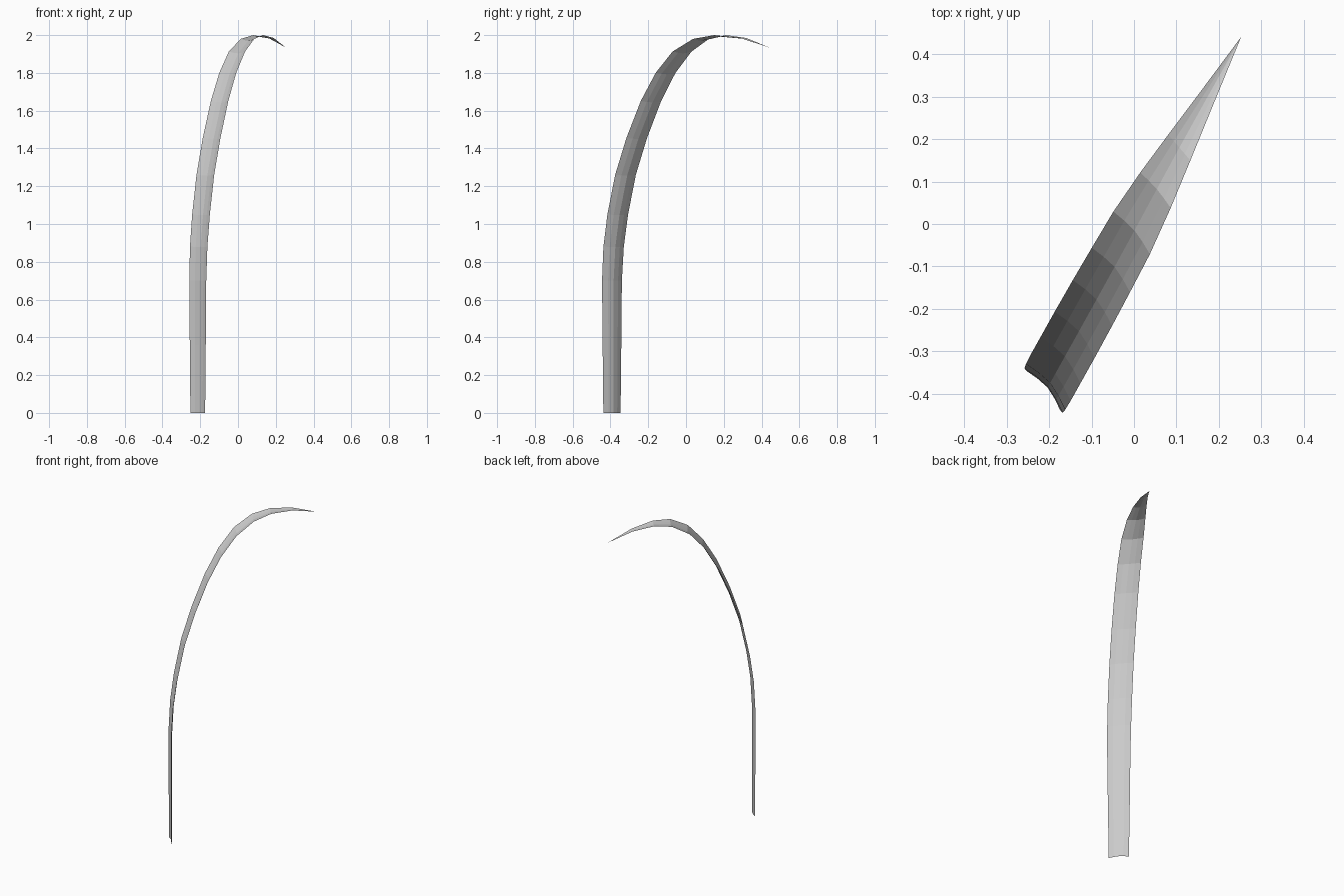
import bpy
from mathutils import Vector

if "Cube" in bpy.data.objects:
    bpy.data.objects.remove(bpy.data.objects["Cube"])

# Spine of the blade: distance along the lean, height, half width
SPINE = [
    (0.0, 0.0, 0.060), (0.0, 0.36, 0.065), (0.0, 0.70, 0.069),
    (0.010, 0.88, 0.071), (0.035, 1.05, 0.072), (0.082, 1.26, 0.072),
    (0.150, 1.455, 0.072), (0.236, 1.65, 0.071), (0.325, 1.80, 0.069),
    (0.425, 1.913, 0.066), (0.540, 1.98, 0.055), (0.655, 2.0, 0.040),
    (0.795, 1.985, 0.021), (0.953, 1.935, 0.0),
]
ROOT = Vector((-0.213, -0.392, 0))
LEAN = Vector((0.488, 0.873, 0))
ACROSS = Vector((0.65, -0.76, 0)).normalized()
STEPS = (-1, -0.5, 0, 0.5, 1)      # points across the leaf
GUTTER = 0.2                       # depth of the central fold

centres = [ROOT + LEAN * s + Vector((0, 0, z)) for s, z, w in SPINE]
verts, faces = [], []
n = len(STEPS)

# Gutter-shaped cross-sections swept along the spine
for i, (s, z, w) in enumerate(SPINE[:-1]):
    tangent = centres[i + 1] - centres[max(i - 1, 0)]
    inward = tangent.cross(ACROSS).normalized()
    for k in STEPS:
        verts.append(centres[i] + ACROSS * w * k + inward * GUTTER * w * (1 - abs(k) ** 1.5))
    if i:
        for j in range(n - 1):
            a = (i - 1) * n + j
            faces.append((a, a + 1, a + n + 1, a + n))

# Pointed tip
tip = len(verts)
verts.append(centres[-1])
for j in range(n - 1):
    a = tip - n + j
    faces.append((a, a + 1, tip))

mesh = bpy.data.meshes.new("grass_blade")
mesh.from_pydata([tuple(v) for v in verts], [], faces)
mesh.update()
blade = bpy.data.objects.new("grass_blade", mesh)
bpy.context.collection.objects.link(blade)
